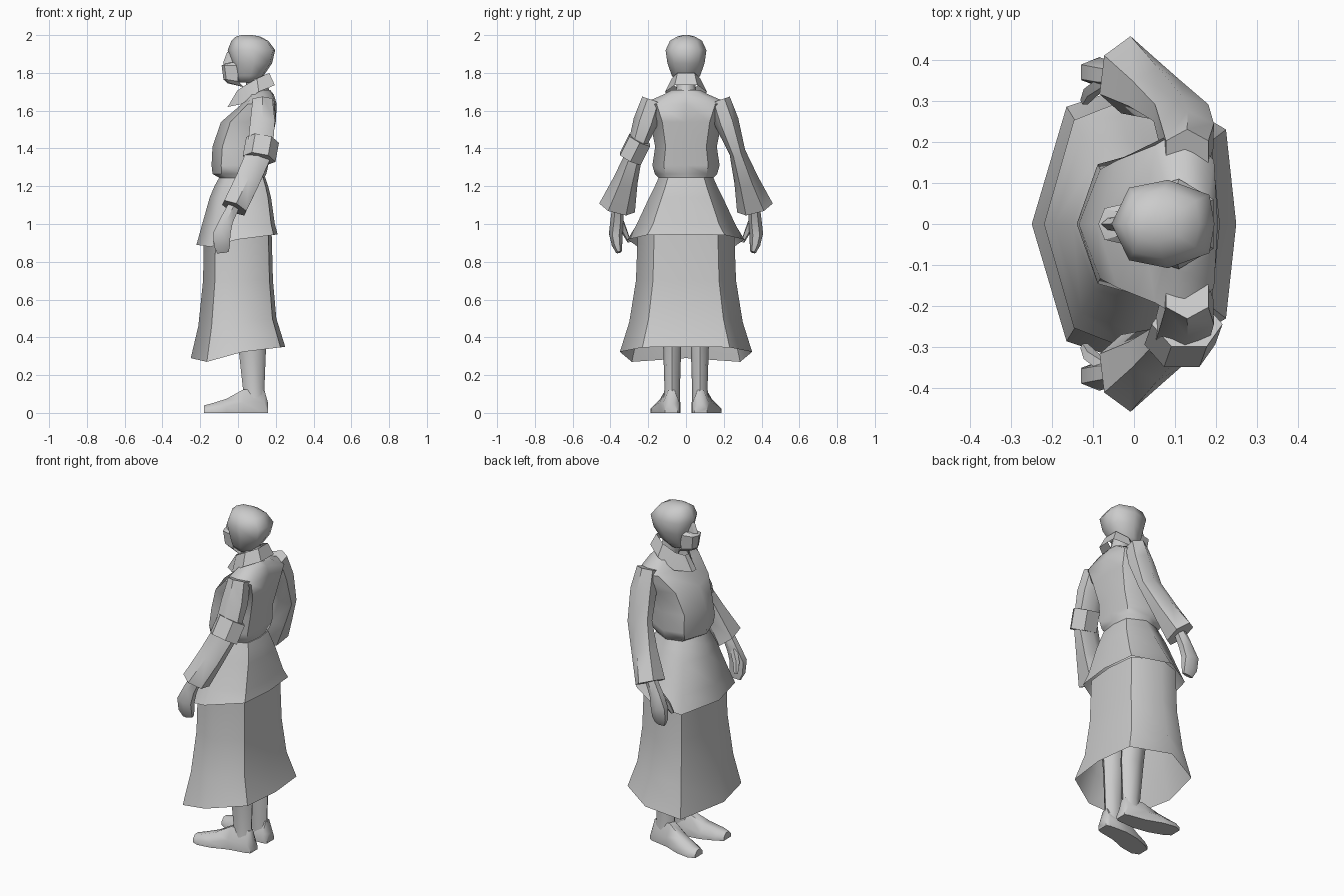
import bpy, bmesh, math
from mathutils import Vector

if "Cube" in bpy.data.objects:
    bpy.data.objects.remove(bpy.data.objects["Cube"])

grey = bpy.data.materials.new("plain grey")
grey.diffuse_color = (0.6, 0.6, 0.6, 1)
grey.use_nodes = True
grey.node_tree.nodes["Principled BSDF"].inputs["Base Color"].default_value = grey.diffuse_color


def loft(name, rings, cap_start=True, cap_end=True, angle=50, flip_fix=True):
    """Skin a list of equal-length point rings."""
    bm = bmesh.new()
    vs = [[bm.verts.new(p) for p in r] for r in rings]
    n = len(rings[0])
    for a, b in zip(vs, vs[1:]):
        for i in range(n):
            j = (i + 1) % n
            bm.faces.new((a[i], a[j], b[j], b[i]))
    if cap_start:
        bm.faces.new(vs[0][::-1])
    if cap_end:
        bm.faces.new(vs[-1])
    bmesh.ops.recalc_face_normals(bm, faces=bm.faces)
    me = bpy.data.meshes.new(name)
    bm.to_mesh(me)
    bm.free()
    me.materials.append(grey)
    ob = bpy.data.objects.new(name, me)
    bpy.context.collection.objects.link(ob)
    bpy.ops.object.select_all(action='DESELECT')
    ob.select_set(True)
    bpy.context.view_layer.objects.active = ob
    bpy.ops.object.shade_smooth_by_angle(angle=math.radians(angle))
    return ob


def body_ring(xf, xb, w, zf, zb=None, drop=0.0, side=0.55):
    """Eight-sided ring, broad at the front; drop lowers the front corners."""
    zb = zf if zb is None else zb
    d = xb - xf
    half = [(0.17, 0.82, drop), (side, 1.0, 0), (0.95, 0.66, 0)]
    pts = [(0, 0, 0)] + half + [(1, 0, 0)] + [(a, -b, c) for a, b, c in half[::-1]]
    return [(xf + a * d, b * w, zf + (zb - zf) * a - c) for a, b, c in pts]


def tube_rings(path, n=6, s=1, turn=0.0):
    """Rings square to a path of (x, y, z, half width, half depth); s mirrors in y."""
    c = [Vector(p[:3]) for p in path]
    rings = []
    for i, p in enumerate(path):
        t = (c[min(i + 1, len(c) - 1)] - c[max(i - 1, 0)]).normalized()
        u = Vector((0, 1, 0))
        u = (u - t * u.dot(t)).normalized()
        v = t.cross(u)
        ring = []
        for k in range(n):
            a = 2 * math.pi * k / n + turn
            q = c[i] + u * math.cos(a) * p[3] + v * math.sin(a) * p[4]
            ring.append((q.x, s * q.y, q.z))
        rings.append(ring)
    return rings


# Long open skirt
loft("skirt", [
    body_ring(-.25, .25, .35, .29, .35, .03),
    body_ring(-.21, .203, .30, .46, .50, .01),
    body_ring(-.185, .185, .265, .70),
    body_ring(-.18, .178, .255, .96),
], False, False)

# Flared lower edge of the jacket
loft("peplum", [
    body_ring(-.22, .21, .31, .89, .945, .02, .5),
    body_ring(-.195, .195, .265, .98, 1.0, .01, .5),
    body_ring(-.15, .175, .195, 1.14),
    body_ring(-.125, .16, .165, 1.20),
    body_ring(-.10, .145, .145, 1.245),
], False, True)

# Blouse body, with an overhang at the waist
loft("blouse", [
    body_ring(-.09, .135, .14, 1.20),
    body_ring(-.10, .14, .145, 1.245),
    body_ring(-.135, .15, .165, 1.265),
    body_ring(-.14, .16, .178, 1.31),
    body_ring(-.135, .172, .163, 1.41),
    body_ring(-.09, .20, .19, 1.54),
    body_ring(.02, .205, .235, 1.635),
    body_ring(.05, .19, .12, 1.685),
    body_ring(.06, .17, .075, 1.71),
])

# Neck
loft("neck", tube_rings([(.12, 0, 1.66, .06, .06), (.10, 0, 1.73, .05, .055),
                         (.08, 0, 1.83, .05, .05)], 8))

# Tilted, flared collar
collar_low = [(-.055, .02, 1.62), (.02, .085, 1.635), (.11, .11, 1.70), (.195, .06, 1.735)]
collar_top = [(-.005, .015, 1.705), (.03, .06, 1.73), (.10, .075, 1.77), (.165, .045, 1.80)]
mirror = lambda h: h + [(x, -y, z) for x, y, z in h[::-1]]
loft("collar", [mirror(collar_low), mirror(collar_top)], False, False, 30)

# Hooded head
loft("head", [
    body_ring(.00, .10, .045, 1.75),
    body_ring(-.02, .135, .075, 1.785),
    body_ring(-.035, .18, .098, 1.85),
    body_ring(-.055, .197, .108, 1.92),
    body_ring(-.035, .16, .085, 1.97),
    body_ring(-.01, .115, .045, 1.993),
    body_ring(.02, .075, .015, 2.0),
], angle=60)

# Lower face and nose
def face_ring(xf, xb, w, z, dz=0):
    return [(xf, 0, z), (xf + .015, w * .7, z), (xb, w, z - dz),
            (xb, -w, z - dz), (xf + .015, -w * .7, z)]

loft("mask", [face_ring(-.055, .03, .03, 1.745, .02), face_ring(-.077, .0, .048, 1.765, .01),
              face_ring(-.087, .0, .055, 1.84), face_ring(-.05, .0, .04, 1.855)], angle=25)
loft("nose", [face_ring(-.08, -.03, .02, 1.85), face_ring(-.058, -.02, .016, 1.91)], angle=25)

for s, side in ((1, "left"), (-1, "right")):
    # Sleeve, widening to the cuff
    loft(side + "_sleeve", tube_rings([
        (.13, .175, 1.655, .06, .06),
        (.13, .215, 1.54, .065, .075),
        (.115, .272, 1.38, .043, .078),
        (.05, .32, 1.23, .066, .075),
        (-.02, .365, 1.085, .098, .075)], 6, s))
    # Mitten-like hand and thumb
    loft(side + "_hand", tube_rings([
        (-.02, .36, 1.10, .03, .035),
        (-.06, .365, 1.02, .035, .04),
        (-.085, .372, .95, .036, .052),
        (-.085, .365, .89, .028, .05),
        (-.08, .355, .85, .015, .035)], 6, s))
    loft(side + "_thumb", tube_rings([
        (-.07, .35, 1.02, .02, .022),
        (-.105, .325, .96, .017, .02),
        (-.12, .30, .905, .01, .012)], 5, s))
    # Leg
    loft(side + "_leg", tube_rings([
        (.05, .10, .90, .09, .10),
        (.07, .085, .55, .06, .08),
        (.075, .073, .36, .048, .074),
        (.083, .073, .13, .041, .057),
        (.085, .078, .04, .045, .065)], 8, s))
    # Splayed shoe, lofted from heel to toe: x, inner y, outer y, height
    shoe = [(.16, .045, .11, .05), (.14, .035, .12, .12), (.03, .03, .14, .125),
            (-.06, .045, .175, .075), (-.14, .075, .187, .05), (-.18, .10, .17, .04)]
    loft(side + "_shoe", [[(x, s * a, 0), (x, s * b, 0), (x, s * b, h * .45),
                           (x, s * (.3 * a + .7 * b), h), (x, s * (.7 * a + .3 * b), h),
                           (x, s * a, h * .45)] for x, a, b, h in shoe])

# Angular band round one sleeve
loft("arm_band", tube_rings([(.13, .245, 1.445, .07, .088), (.112, .295, 1.345, .07, .088)],
                            6, -1, math.pi / 6), angle=20)
